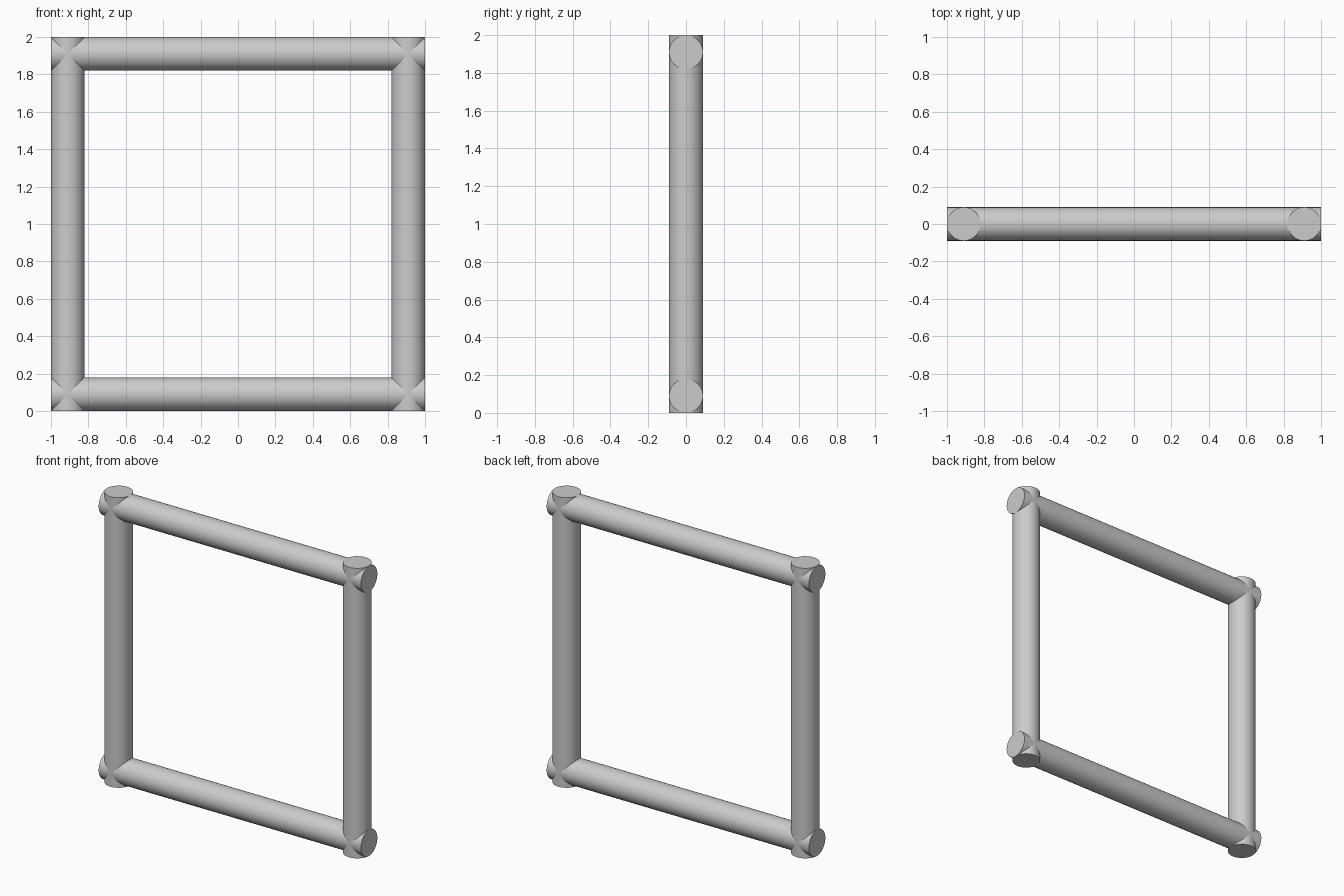
import bpy
from math import pi, radians

cube = bpy.data.objects.get("Cube")
if cube:
    bpy.data.objects.remove(cube, do_unlink=True)

RADIUS = 0.09
LENGTH = 2.0
OFFSET = LENGTH / 2 - RADIUS
MIDDLE = LENGTH / 2

grey = bpy.data.materials.new("light grey")
grey.use_nodes = True
colour = (0.6, 0.6, 0.6, 1)
grey.diffuse_color = colour
grey.node_tree.nodes["Principled BSDF"].inputs["Base Color"].default_value = colour


def tube(name, location, rotation=(0, 0, 0)):
    bpy.ops.mesh.primitive_cylinder_add(
        vertices=32, radius=RADIUS, depth=LENGTH,
        location=location, rotation=rotation)
    obj = bpy.context.object
    obj.name = name
    obj.data.materials.append(grey)
    bpy.ops.object.shade_smooth_by_angle(angle=radians(30))


# Upright posts
for side, x in (("left", OFFSET), ("right", -OFFSET)):
    tube(side + "_post", (x, 0, MIDDLE))

# Horizontal rails, crossing the posts flush with their outer sides
for level, z in (("top", OFFSET), ("bottom", -OFFSET)):
    tube(level + "_rail", (0, 0, MIDDLE + z), (0, pi / 2, 0))
